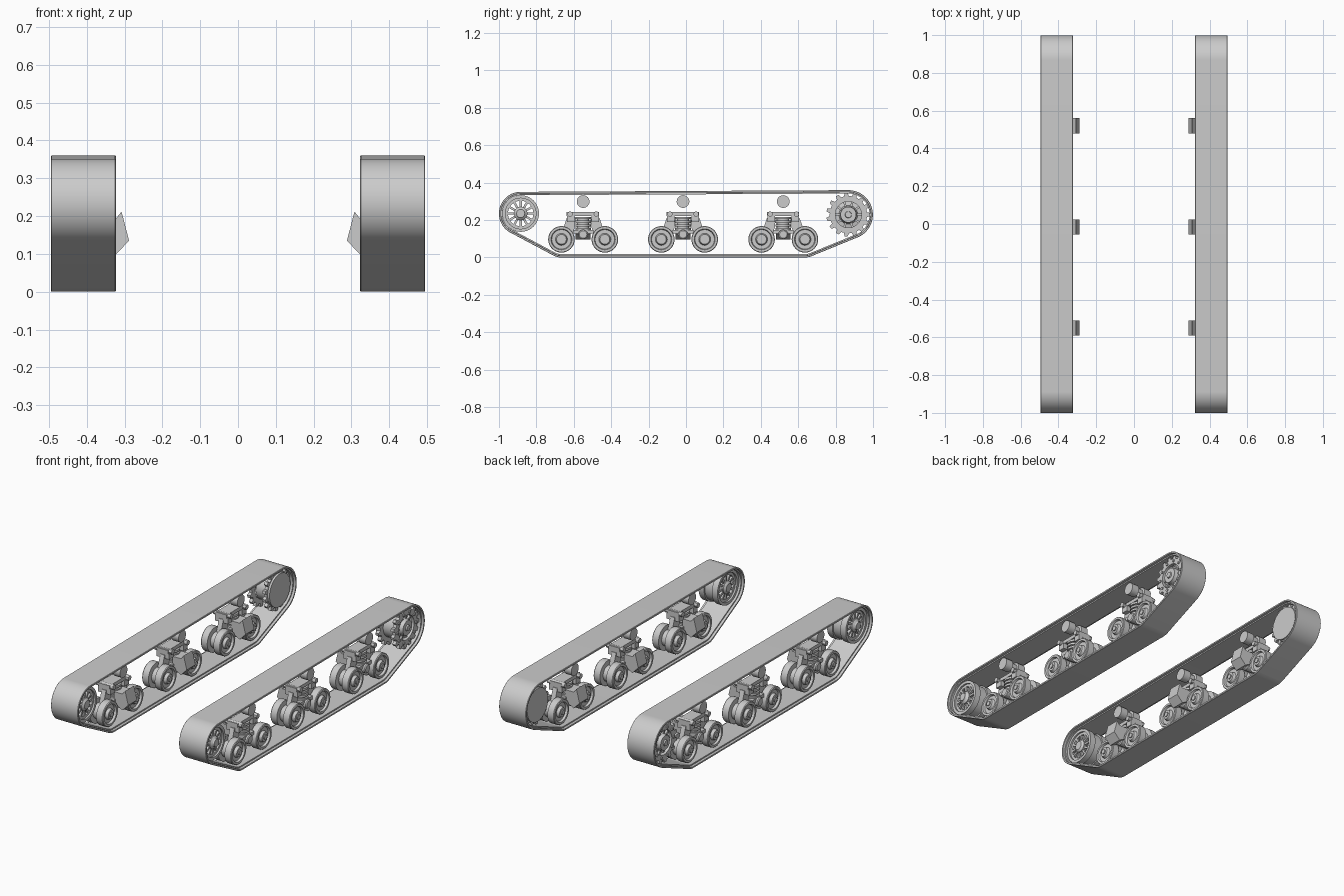
import bpy, bmesh, math
from mathutils import Vector

cube = bpy.data.objects.get("Cube")
if cube:
    bpy.data.objects.remove(cube)

grey = bpy.data.materials.new("track_grey")
grey.use_nodes = True
grey.diffuse_color = (0.6, 0.6, 0.6, 1)
grey.node_tree.nodes["Principled BSDF"].inputs["Base Color"].default_value = (0.6, 0.6, 0.6, 1)

MID = 0.41  # x centre of each track


def finish(name, bm):
    """Turn a bmesh into a smooth object mirrored onto the other side."""
    bmesh.ops.remove_doubles(bm, verts=bm.verts, dist=1e-5)
    bmesh.ops.recalc_face_normals(bm, faces=bm.faces)
    mesh = bpy.data.meshes.new(name)
    bm.to_mesh(mesh)
    bm.free()
    mesh.materials.append(grey)
    ob = bpy.data.objects.new(name, mesh)
    bpy.context.collection.objects.link(ob)
    ob.modifiers.new("both_sides", "MIRROR").use_mirror_merge = False
    bpy.ops.object.select_all(action="DESELECT")
    ob.select_set(True)
    bpy.context.view_layer.objects.active = ob
    bpy.ops.object.shade_smooth_by_angle(angle=math.radians(30))


def lathe(bm, profile, centre, axis="X", segs=32):
    """Revolve (offset along axis, radius) points around the centre."""
    rings = []
    for a, r in profile:
        ring = []
        for i in range(segs):
            t = math.tau * i / segs
            u, v = r * math.cos(t), r * math.sin(t)
            p = {"X": (a, u, v), "Y": (u, a, v), "Z": (u, v, a)}[axis]
            ring.append(bm.verts.new(Vector(centre) + Vector(p)))
        rings.append(ring)
    for r0, r1 in zip(rings, rings[1:]):
        for i in range(segs):
            j = (i + 1) % segs
            bm.faces.new((r0[i], r0[j], r1[j], r1[i]))
    for ring in (rings[0], rings[-1]):
        bm.faces.new(ring)


def ring(bm, x0, x1, r_in, r_out, y, z, segs=40):
    """Flat-sided hoop about the x axis."""
    loops = []
    for x, r in ((x0, r_in), (x0, r_out), (x1, r_out), (x1, r_in)):
        loops.append([bm.verts.new((x, y + r * math.cos(math.tau * i / segs),
                                    z + r * math.sin(math.tau * i / segs))) for i in range(segs)])
    for k in range(4):
        a, b = loops[k], loops[(k + 1) % 4]
        for i in range(segs):
            j = (i + 1) % segs
            bm.faces.new((a[i], a[j], b[j], b[i]))


def prism(bm, points, x0, x1):
    """Extrude a y-z outline between two x positions."""
    a = [bm.verts.new((x0, y, z)) for y, z in points]
    b = [bm.verts.new((x1, y, z)) for y, z in points]
    bm.faces.new(a)
    bm.faces.new(b)
    for i in range(len(a)):
        j = (i + 1) % len(a)
        bm.faces.new((a[i], a[j], b[j], b[i]))


def box(bm, x0, x1, y0, y1, z0, z1):
    prism(bm, [(y0, z0), (y1, z0), (y1, z1), (y0, z1)], x0, x1)


def polar(y, z, r, t):
    return (y + r * math.cos(t), z + r * math.sin(t))


# Track belts: taut loop around idler, sprocket and end road wheels
IDLER, SPROCKET = (-0.884, 0.235), (0.868, 0.229)
PULLEYS = [(*IDLER, 0.116), (*SPROCKET, 0.131), (-0.665, 0.097, 0.097), (0.635, 0.097, 0.097)]


def loop_points(inset, count=160):
    points = []
    for i in range(count):
        t = math.tau * i / count
        y, z, r = max(PULLEYS, key=lambda p: p[0] * math.cos(t) + p[1] * math.sin(t) + p[2])
        points.append(polar(y, z, r - inset, t))
    return points


def belt(name, x0, x1, outer, inner):
    bm = bmesh.new()
    e = 0.002
    section = [(x0, inner), (x0, outer + e), (x0 + e, outer), (x1 - e, outer), (x1, outer + e), (x1, inner)]
    loops = [[bm.verts.new((x, y, z)) for y, z in loop_points(d)] for x, d in section]
    for k in range(len(loops)):
        a, b = loops[k], loops[(k + 1) % len(loops)]
        for i in range(len(a)):
            j = (i + 1) % len(a)
            bm.faces.new((a[i], a[j], b[j], b[i]))
    finish(name, bm)


belt("track_belt", 0.323, 0.495, 0, 0.010)
belt("track_inner_band", 0.337, 0.481, 0.009, 0.018)

# Spoked front idler
y, z = IDLER
bm = bmesh.new()
for x in (0.35, 0.435):
    ring(bm, x, x + 0.035, 0.082, 0.098, y, z)
    ring(bm, x + 0.01, x + 0.025, 0.068, 0.083, y, z)
    for i in range(12):
        t = math.tau * i / 12
        prism(bm, [polar(y, z, r, t + s) for r, s in ((0.03, -0.2), (0.075, -0.08), (0.075, 0.08), (0.03, 0.2))],
              x + 0.01, x + 0.025)
ring(bm, 0.384, 0.436, 0.078, 0.09, y, z)
lathe(bm, [(-0.065, 0.012), (-0.065, 0.024), (-0.055, 0.036), (0.055, 0.036), (0.065, 0.024), (0.072, 0.022),
           (0.072, 0.012)], (MID, y, z))
finish("idler_wheel", bm)

# Toothed rear sprocket with a closed inner cover
y, z = SPROCKET
bm = bmesh.new()
for x in (0.352, 0.448):
    ring(bm, x, x + 0.02, 0.07, 0.1, y, z)
    for i in range(15):
        t = math.tau * i / 15
        prism(bm, [polar(y, z, r, t + s) for r, s in ((0.095, -0.15), (0.118, -0.07), (0.118, 0.07), (0.095, 0.15))],
              x, x + 0.02)
lathe(bm, [(-0.07, 0.095), (-0.055, 0.095), (-0.05, 0.075), (0.03, 0.075), (0.035, 0.05), (0.055, 0.042),
           (0.065, 0.042), (0.065, 0.018), (0.072, 0.016)], (MID, y, z), segs=40)
for i in range(10):
    t = math.tau * i / 10
    by, bz = polar(y, z, 0.085, t)
    lathe(bm, [(0.055, 0.008), (0.064, 0.008)], (MID, by, bz), segs=8)
    prism(bm, [polar(y, z, r, t + s) for r, s in ((0.035, -0.15), (0.075, -0.08), (0.075, 0.08), (0.035, 0.15))],
          0.44, 0.455)
finish("drive_sprocket", bm)

# Suspension bogies
WHEEL = [(-0.066, 0.012), (-0.066, 0.026), (-0.05, 0.032), (-0.05, 0.052), (-0.062, 0.056), (-0.062, 0.068),
         (-0.058, 0.071), (-0.02, 0.071), (-0.018, 0.045)]
WHEEL += [(-a, r) for a, r in reversed(WHEEL)]
ROLLER = [(-0.065, 0.034), (-0.02, 0.034), (-0.018, 0.022), (0.018, 0.022), (0.02, 0.034), (0.065, 0.034)]
ARM = [(0.04, 0.215), (0.088, 0.21), (0.115, 0.13), (0.125, 0.095), (0.1, 0.085), (0.06, 0.12), (0.045, 0.16)]

for n, yc in enumerate((-0.55, -0.016, 0.52)):
    tag = ("front", "middle", "rear")[n]
    # Paired road wheels
    bm = bmesh.new()
    for side in (-1, 1):
        lathe(bm, WHEEL, (MID, yc + side * 0.116, 0.097))
        lathe(bm, [(-0.072, 0.014), (0.072, 0.014)], (MID, yc + side * 0.116, 0.097), segs=12)
    finish(tag + "_road_wheels", bm)

    # Return roller
    bm = bmesh.new()
    lathe(bm, ROLLER, (MID, yc, 0.299), segs=24)
    finish(tag + "_return_roller", bm)

    # Swing arms, cross beam and pins
    bm = bmesh.new()
    for side in (-1, 1):
        arm = [(yc + side * a, b) for a, b in ARM]
        prism(bm, arm, 0.396, 0.424)
        box(bm, 0.37, 0.45, *sorted((yc + side * 0.045, yc + side * 0.085)), 0.19, 0.222)
        lathe(bm, [(-0.055, 0.014), (0.055, 0.014)], (MID, yc + side * 0.07, 0.232), segs=12)
    box(bm, 0.375, 0.445, yc - 0.088, yc + 0.085, 0.222, 0.242)
    finish(tag + "_bogie_arms", bm)

    # Ribbed spring housing and lower saddle
    bm = bmesh.new()
    ribs = []
    for i in range(4):
        h = 0.145 + 0.02 * i
        ribs += [(h, 0.032), (h, 0.042), (h + 0.012, 0.042), (h + 0.012, 0.032)]
    lathe(bm, ribs, (MID, yc, 0), axis="Z", segs=20)
    lathe(bm, [(-0.055, 0.02), (-0.05, 0.026), (0.05, 0.026), (0.055, 0.02)], (MID, yc, 0.123), segs=16)
    box(bm, 0.37, 0.45, yc - 0.055, yc + 0.055, 0.128, 0.148)
    finish(tag + "_spring_housing", bm)

    # Tilted mounting block on the hull side
    bm = bmesh.new()
    corners = [(0.308, 0.212), (0.288, 0.135), (0.325, 0.096), (0.38, 0.125), (0.38, 0.19), (0.325, 0.19)]
    ends = [[bm.verts.new((x, yc + s * 0.04, h)) for x, h in corners] for s in (-1, 1)]
    for end in ends:
        bm.faces.new(end)
    for i in range(len(corners)):
        j = (i + 1) % len(corners)
        bm.faces.new((ends[0][i], ends[0][j], ends[1][j], ends[1][i]))
    finish(tag + "_mounting_block", bm)
